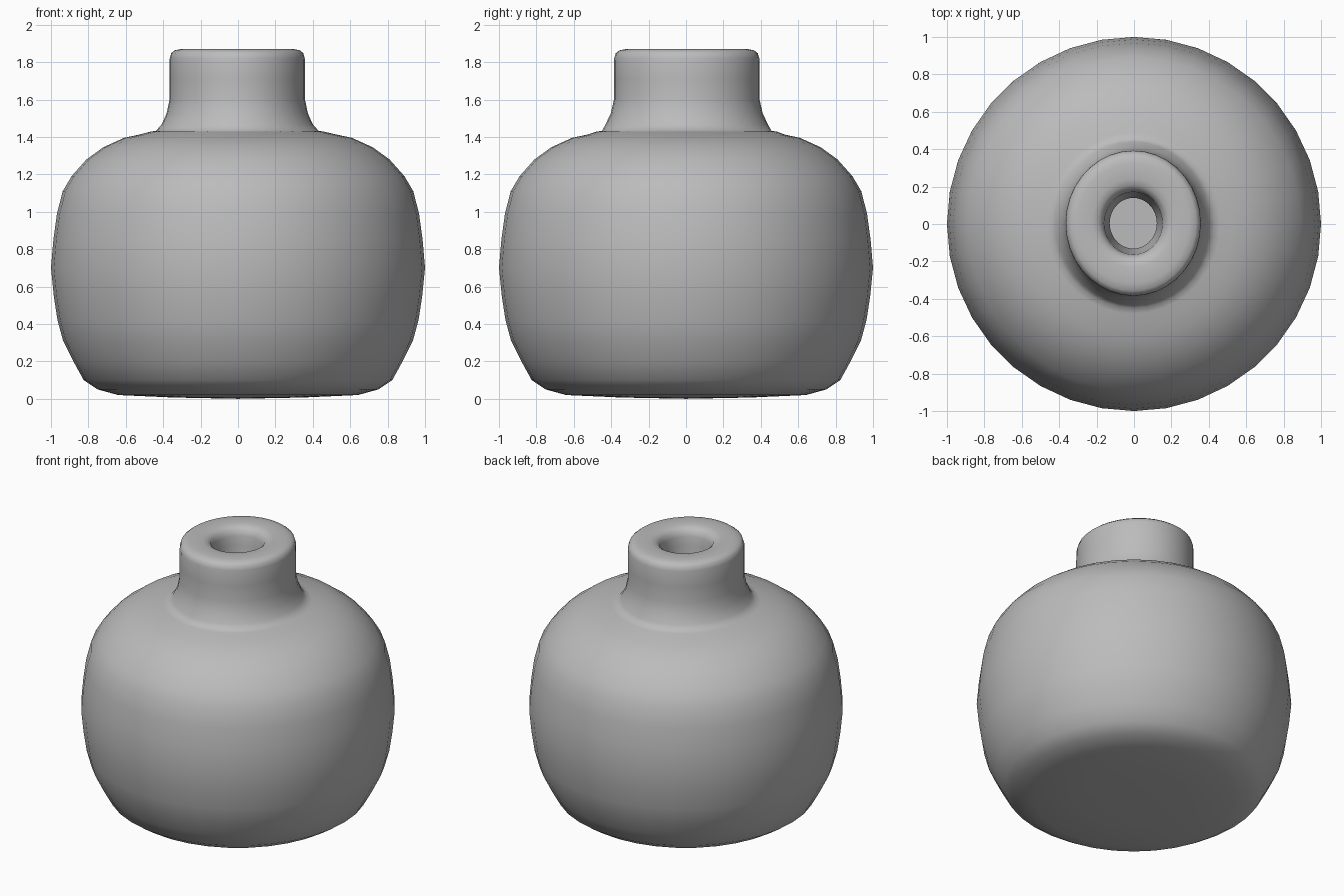
import bpy, bmesh
from math import cos, sin, tau

cube = bpy.data.objects.get("Cube")
if cube:
    bpy.data.objects.remove(cube)

SEGMENTS = 36

# Plain grey clay
clay = bpy.data.materials.new("grey clay")
clay.use_nodes = True
clay.diffuse_color = (0.5, 0.5, 0.5, 1)
clay.node_tree.nodes["Principled BSDF"].inputs["Base Color"].default_value = (0.5, 0.5, 0.5, 1)

# Profiles as (radius, height), from the base centre upwards
body = [(0.35, 0.007), (0.64, 0.02), (0.75, 0.05), (0.825, 0.1), (0.88, 0.2),
        (0.935, 0.31), (0.965, 0.42), (0.985, 0.55), (1, 0.7), (0.987, 0.85),
        (0.968, 0.99), (0.937, 1.11), (0.89, 1.19), (0.81, 1.28), (0.72, 1.345),
        (0.61, 1.395), (0.53, 1.412)]
neck = [(0.465, 1.428), (0.435, 1.433), (0.405, 1.465), (0.378, 1.525), (0.362, 1.6),
        (0.362, 1.71), (0.361, 1.82), (0.353, 1.848), (0.335, 1.863), (0.3, 1.87)]
throat = [(0.22, 1.87), (0.19, 1.862), (0.168, 1.845), (0.156, 1.81),
          (0.152, 1.75), (0.142, 1.65), (0.126, 1.55), (0.126, 1.45)]


def ring(bm, radius, z, oval, shift):
    """One ring of the turned shape; the neck is slightly oval and off centre."""
    return [bm.verts.new((radius * cos(tau * i / SEGMENTS) - shift,
                          radius * oval * sin(tau * i / SEGMENTS) + shift, z))
            for i in range(SEGMENTS)]


bm = bmesh.new()
rings = [ring(bm, r, z, 1, 0) for r, z in body]
rings += [ring(bm, r, z, 1.04 if i < 2 else 1.075, 0.004) for i, (r, z) in enumerate(neck)]
rings += [ring(bm, r, z, 1.075, 0.004) for r, z in throat]
for low, high in zip(rings, rings[1:]):
    for i in range(SEGMENTS):
        j = (i + 1) % SEGMENTS
        bm.faces.new((low[i], low[j], high[j], high[i]))

# Shallow base cone, and the open throat closed well below the rim
base = bm.verts.new((0, 0, 0))
floor = bm.verts.new((0, 0, throat[-1][1]))
for i in range(SEGMENTS):
    j = (i + 1) % SEGMENTS
    bm.faces.new((base, rings[0][j], rings[0][i]))
    bm.faces.new((floor, rings[-1][i], rings[-1][j]))

mesh = bpy.data.meshes.new("bottle")
bm.to_mesh(mesh)
bm.free()
mesh.materials.append(clay)
bottle = bpy.data.objects.new("bottle", mesh)
bpy.context.collection.objects.link(bottle)
bpy.context.view_layer.objects.active = bottle
bottle.select_set(True)
bpy.ops.object.shade_smooth_by_angle(angle=1.05)
